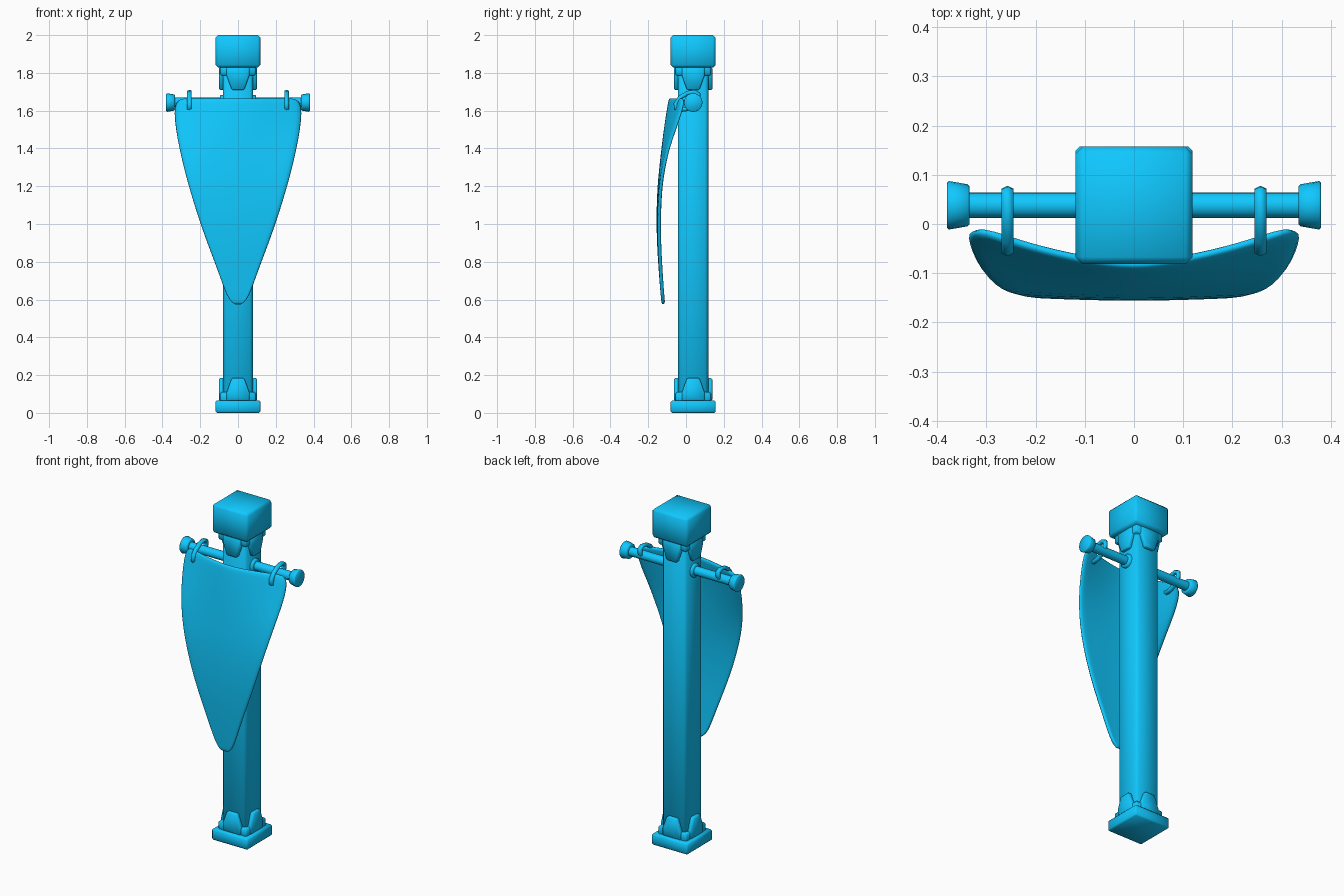
import bpy, bmesh, math
from mathutils import Vector, Matrix

if "Cube" in bpy.data.objects:
    bpy.data.objects.remove(bpy.data.objects["Cube"])

CY = 0.038   # post centre in y
BAR_Z = 1.643

blue = bpy.data.materials.new("bright_blue")
blue.diffuse_color = (0.005, 0.58, 1.0, 1)
blue.use_nodes = True
blue.node_tree.nodes["Principled BSDF"].inputs["Base Color"].default_value = blue.diffuse_color


def finish(name, bm, bevel=0.0, segments=1, angle=35):
    bmesh.ops.recalc_face_normals(bm, faces=bm.faces[:])
    me = bpy.data.meshes.new(name)
    bm.to_mesh(me)
    bm.free()
    me.materials.append(blue)
    ob = bpy.data.objects.new(name, me)
    bpy.context.collection.objects.link(ob)
    if bevel:
        m = ob.modifiers.new("bevel", 'BEVEL')
        m.width, m.segments = bevel, segments
        m.limit_method, m.angle_limit = 'ANGLE', math.radians(30)
        angle = 180      # soft shading rolls over the bevels
    bpy.ops.object.select_all(action='DESELECT')
    ob.select_set(True)
    bpy.context.view_layer.objects.active = ob
    bpy.ops.object.shade_smooth_by_angle(angle=math.radians(angle))
    return ob


def box(name, half, z0, z1, bevel):
    bm = bmesh.new()
    bmesh.ops.create_cube(bm, size=1, matrix=Matrix.Translation((0, CY, (z0 + z1) / 2))
                          @ Matrix.Diagonal((half * 2, half * 2, z1 - z0, 1)))
    return finish(name, bm, bevel)


def rod(name, x0, x1, r0, r1, bevel=0.0):
    bm = bmesh.new()
    mat = Matrix.Translation(((x0 + x1) / 2, CY, BAR_Z)) @ Matrix.Rotation(math.pi / 2, 4, 'Y')
    bmesh.ops.create_cone(bm, cap_ends=True, segments=20, radius1=r0, radius2=r1,
                          depth=x1 - x0, matrix=mat)
    return finish(name, bm, bevel)


def bracket(name, turn, z, flip):
    # tapered plate standing against one face of the post
    prof = [(-0.06, 0), (0.06, 0), (0.06, 0.045), (0.033, 0.12), (-0.033, 0.12), (-0.06, 0.045)]
    bm = bmesh.new()
    mat = Matrix.Translation((0, CY, 0)) @ Matrix.Rotation(turn, 4, 'Z')
    f = bm.faces.new([bm.verts.new(mat @ Vector((x, -0.07, z + flip * h))) for x, h in prof])
    new = bmesh.ops.extrude_face_region(bm, geom=[f])['geom']
    bmesh.ops.translate(bm, verts=[v for v in new if isinstance(v, bmesh.types.BMVert)],
                        vec=mat.to_3x3() @ Vector((0, -0.031, 0)))
    return finish(name, bm, 0.006)


# post, base and cap
box("post", 0.08, 0.02, 1.9, 0.016)
box("base_plinth", 0.119, 0.0, 0.066, 0.008)
box("cap_block", 0.119, 1.828, 2.0, 0.014)
box("base_collar", 0.094, 0.05, 0.11, 0.008)
box("cap_collar", 0.094, 1.785, 1.84, 0.008)
for i in range(4):
    bracket(f"base_bracket_{i}", i * math.pi / 2, 0.064, 1)
    bracket(f"cap_bracket_{i}", i * math.pi / 2, 1.83, -1)

# crossbar with flared ends and wall collars
rod("crossbar", -0.345, 0.345, 0.026, 0.026)
rod("left_finial", -0.38, -0.334, 0.050, 0.042, 0.004)
rod("right_finial", 0.334, 0.38, 0.042, 0.050, 0.004)
rod("bar_collar", -0.096, 0.096, 0.040, 0.040, 0.006)

# oval hanging rings, tilted down towards the banner
for side, label in ((-1, "left"), (1, "right")):
    bm = bmesh.new()
    mat = Matrix.Translation((side * 0.257, 0.006, 1.651)) @ Matrix.Rotation(math.radians(32), 4, 'X')
    n, k = 10, 6
    rings = []
    for i in range(n):
        a = 2 * math.pi * i / n
        row = []
        for j in range(k):
            b = 2 * math.pi * j / k
            r = 0.012 * math.cos(b)
            row.append(bm.verts.new(mat @ Vector((0.014 * math.sin(b),
                       (0.070 + r) * math.cos(a), (0.037 + r) * math.sin(a)))))
        rings.append(row)
    for i in range(n):
        for j in range(k):
            p, q = rings[i], rings[(i + 1) % n]
            bm.faces.new((p[j], q[j], q[(j + 1) % k], p[(j + 1) % k]))
    finish(f"{label}_ring", bm, angle=80)

# banner: rows of (z, half width, centre y, forward-to-back curl at the edges)
rows = [(1.666, 0.306, -0.082, 0.070), (1.64, 0.334, -0.087, 0.074), (1.59, 0.340, -0.096, 0.071),
        (1.50, 0.331, -0.109, 0.052), (1.40, 0.312, -0.121, 0.028), (1.30, 0.289, -0.132, 0.015),
        (1.20, 0.262, -0.142, 0.008), (1.05, 0.217, -0.148, 0.006), (0.90, 0.164, -0.145, 0.004),
        (0.75, 0.106, -0.135, 0.002), (0.65, 0.071, -0.127, 0), (0.60, 0.048, -0.122, 0),
        (0.574, 0.018, -0.120, 0)]
bm = bmesh.new()
N = 12
grid = []
for z, w, y, curl in rows:
    us = [2 * i / N - 1 for i in range(N + 1)]
    grid.append([bm.verts.new((u * w, y + curl * abs(u) ** 1.6, z)) for u in us])
for a, b in zip(grid, grid[1:]):
    for i in range(N):
        bm.faces.new((a[i], a[i + 1], b[i + 1], b[i]))
banner = finish("banner", bm, angle=180)
m = banner.modifiers.new("thickness", 'SOLIDIFY')
m.thickness, m.offset = 0.019, 0
m = banner.modifiers.new("smooth", 'SUBSURF')
m.levels = m.render_levels = 1
